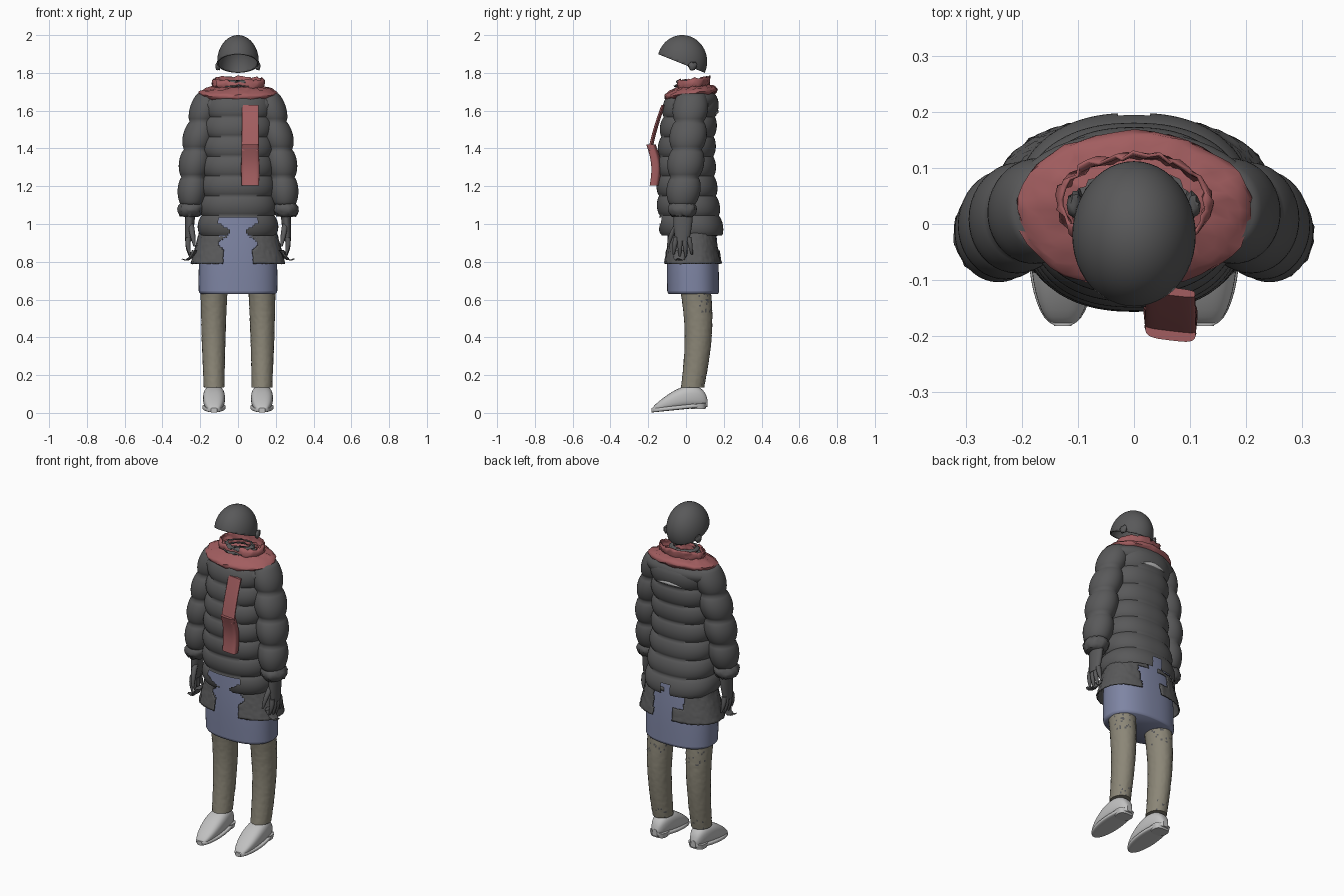
import bpy, bmesh, random
from math import sin, cos, pi, copysign
from mathutils import Vector

random.seed(4)
if "Cube" in bpy.data.objects:
    bpy.data.objects.remove(bpy.data.objects["Cube"])


def material(name, red, green, blue):
    colour = (red, green, blue, 1)
    mat = bpy.data.materials.new(name)
    mat.use_nodes = True
    mat.diffuse_color = colour
    mat.node_tree.nodes["Principled BSDF"].inputs["Base Color"].default_value = colour
    return mat


CHARCOAL = material("charcoal", 0.1, 0.1, 0.102)
RED = material("dusty_red", 0.36, 0.11, 0.115)
BLUE = material("slate_blue", 0.21, 0.235, 0.37)
KHAKI = material("khaki", 0.26, 0.24, 0.185)
GREY = material("light_grey", 0.53, 0.53, 0.53)


def lerp(a, b, t):
    return a + (b - a) * t


def finish(name, bm, mats, thickness=0):
    bmesh.ops.recalc_face_normals(bm, faces=bm.faces)
    mesh = bpy.data.meshes.new(name)
    bm.to_mesh(mesh)
    bm.free()
    for mat in mats:
        mesh.materials.append(mat)
    ob = bpy.data.objects.new(name, mesh)
    bpy.context.collection.objects.link(ob)
    bpy.ops.object.select_all(action="DESELECT")
    ob.select_set(True)
    bpy.context.view_layer.objects.active = ob
    bpy.ops.object.shade_smooth_by_angle(angle=1.1)
    if thickness:
        solid = ob.modifiers.new("thickness", "SOLIDIFY")
        solid.thickness = thickness


def tube(name, mat, section, steps=8, sides=32, power=2, closed=True,
         jitter=0, warp=None, hole=None, patch=None, thickness=0):
    """Skin the rings given by section(t): a centre and two radius vectors."""
    bm = bmesh.new()
    loops = []
    for step in range(steps + 1):
        centre, across, along = map(Vector, section(step / steps))
        loop = []
        for side in range(sides):
            angle = 2 * pi * side / sides
            p, q = [copysign(abs(f) ** (2 / power), f) for f in (cos(angle), sin(angle))]
            co = centre + across * p + along * q
            co += Vector([random.uniform(-jitter, jitter) for axis in "xyz"])
            loop.append(bm.verts.new(warp(co) if warp else co))
        loops.append(loop)
    for lower, upper in zip(loops, loops[1:]):
        for i in range(sides):
            bm.faces.new((lower[i - 1], lower[i], upper[i], upper[i - 1]))
    if closed:
        bm.faces.new(loops[0])
        bm.faces.new(loops[-1])
    if hole:
        gone = [f for f in bm.faces if hole(f.calc_center_median())]
        bmesh.ops.delete(bm, geom=gone, context="FACES")
    if patch:
        for face in bm.faces:
            face.material_index = int(patch(face.calc_center_median()))
    finish(name, bm, [mat, CHARCOAL] if patch else [mat], thickness)


def limb(name, mat, start, end, first, last, depth=1.0, bulge=0, bow=(0, 0, 0),
         puffs=0, puff=0, **options):
    """Upright part between two points, with optional swelling, bow and padding."""
    def section(t):
        arch = sin(pi * t)
        radius = lerp(first, last, t) + bulge * arch + puff * abs(sin(puffs * pi * t)) ** 0.7
        centre = Vector(start).lerp(Vector(end), t) + Vector(bow) * arch
        return centre, (radius, 0, 0), (0, radius * depth, 0)
    tube(name, mat, section, **options)


def torn_gap(p):
    """Ragged openings in the coat over the skirt, front and back."""
    middle = 0
    if p.y < 0:
        width = 0.075 + 0.033 * cos((p.z - 1.02) * 50) if p.z > 0.87 else 0.08
        if p.z > 1.03:
            width = 0
    elif p.z > 0.86:
        width = 0 if p.z > 1 else 0.03 if p.z > 0.94 else 0.1
    else:
        width, middle = 0.065, 0.03
    return abs(p.x - middle) < width


def worn_spot(p):
    """Scattered dark spots behind the knee and around the ankle."""
    near = 0.53 < p.z < 0.63 or 0.14 < p.z < 0.2
    return near and p.y > 0.07 and random.random() < 0.13


def dip(p):
    """Lower the front of a collar and raise its back."""
    return p + Vector((0, 0, 0.13 * (p.y - 0.05)))


# Padded coat
limb("coat_body", CHARCOAL, (0, 0.03, 0.94), (0, 0.03, 1.67), 0.2, 0.165, depth=0.81,
     bulge=-0.006, bow=(0, -0.028, 0), puffs=7, puff=0.017, steps=70, sides=120, power=2.3,
     hole=torn_gap)
limb("coat_hem", CHARCOAL, (0, 0.035, 0.96), (0, 0.035, 0.79), 0.205, 0.25, depth=0.62,
     steps=16, sides=120, power=2.4, closed=False, jitter=0.002, hole=torn_gap, thickness=0.006)
limb("hood_roll", CHARCOAL, (0, 0.03, 1.59), (0, 0.03, 1.7), 0.185, 0.17, depth=0.6,
     bulge=0.05, sides=48, closed=False, warp=dip)


# Small pale slit below the hood at the back
def slit(t):
    x = lerp(-0.08, 0.08, t)
    height = 0.01 * sin(pi * t) + 0.001
    return (x, 0.168 - 1.8 * x * x, 1.595 - 2 * x * x), (0, 0.004, 0), (0, 0, height)


tube("back_slit", GREY, slit, sides=8)

# Skirt
limb("skirt", BLUE, (0, 0.03, 1.06), (0, 0.038, 0.645), 0.18, 0.208, depth=0.66,
     bulge=0.01, sides=64, power=2.4, closed=False)
limb("skirt_edge", BLUE, (0, 0.038, 0.645), (0, 0.038, 0.63), 0.208, 0.198, depth=0.66,
     bulge=0.002, steps=4, sides=64, power=2.4)

# Scarf: wide lower fold, narrow upper fold and hanging end
limb("scarf_fold", RED, (0, 0.025, 1.67), (0, 0.025, 1.735), 0.18, 0.11, depth=0.67,
     bulge=0.06, sides=40, closed=False, jitter=0.005, warp=dip)
limb("scarf_neck", RED, (0, 0.035, 1.71), (0, 0.04, 1.77), 0.115, 0.128, depth=0.62,
     bulge=0.01, steps=4, sides=40, closed=False, jitter=0.007, warp=dip, thickness=0.006)


def twist(p):
    return p - Vector((0, 0.12 * (p.x - 0.065), 0))


limb("scarf_strip", RED, (0.065, -0.12, 1.63), (0.065, -0.19, 1.39), 0.044, 0.046,
     depth=0.16, bow=(0, -0.005, 0), power=4, warp=twist)
limb("scarf_pad", RED, (0.065, -0.185, 1.42), (0.065, -0.166, 1.205), 0.045, 0.047,
     depth=0.5, bulge=0.002, bow=(0, 0.018, 0), power=4, warp=twist)

# Torn lining rings inside the neck
for i in range(3):
    z = 1.7 + 0.025 * i
    limb(f"neck_lining_{i + 1}", CHARCOAL, (0, 0.015, z), (0, 0.015, z + 0.012),
         0.1 - 0.008 * i, 0.08 - 0.008 * i, depth=0.8, bulge=0.012, steps=4,
         closed=False, jitter=0.004)

# Cap: hollow dome cut on a slant
bm = bmesh.new()
bmesh.ops.create_uvsphere(bm, u_segments=48, v_segments=32, radius=1)
bmesh.ops.scale(bm, vec=(0.11, 0.132, 0.14), verts=bm.verts)
bmesh.ops.translate(bm, vec=(0, -0.02, 1.86), verts=bm.verts)
bmesh.ops.bisect_plane(bm, geom=bm.verts[:] + bm.edges[:] + bm.faces[:],
                       plane_co=(0, -0.15, 1.9), plane_no=(0, 0.1, 0.25), clear_inner=True)
finish("cap", bm, [CHARCOAL], thickness=0.008)


# Shoe upper and sole share one outline from heel to toe
def shoe_outline(t):
    t = (1 - cos(pi * t)) / 2
    rounding = max(sin(pi * t), 0.02) ** 0.35
    return lerp(0.115, -0.182, t), lerp(0.036, 0.006, t), lerp(0.175, 0.06, t ** 1.4), rounding


for side, word in ((1, "left"), (-1, "right")):
    def at(x, y, z):
        return side * x, y, z

    def upper(t):
        y, low, high, rounding = shoe_outline(t)
        half = (high - low) / 2 * rounding
        return at(0.127, y, low + half), (0.058 * rounding, 0, 0), (0, 0, half)

    def sole(t):
        y, low, high, rounding = shoe_outline(t)
        return at(0.127, y, low + 0.008), (0.062 * rounding, 0, 0), (0, 0, 0.012)

    tube(word + "_shoe", GREY, upper, steps=20, power=2.6)
    tube(word + "_sole", GREY, sole, steps=20, power=4)
    limb(word + "_heel", GREY, at(0.127, 0.065, 0.02), at(0.127, 0.065, 0.05), 0.045, 0.052,
         depth=0.85, steps=1, power=3)

    # Trouser leg
    limb(word + "_leg", KHAKI, at(0.125, 0.035, 0.76), at(0.127, 0.035, 0.135), 0.075, 0.054,
         depth=1.13, bow=at(0.003, 0.03, 0), steps=60, sides=48, jitter=0.001, patch=worn_spot)

    # Padded sleeve with a ruffled cuff
    limb(word + "_sleeve", CHARCOAL, at(0.155, 0.03, 1.69), at(0.246, -0.02, 1.1), 0.06, 0.056,
         depth=1.15, bulge=0.01, bow=at(0.018, 0, 0), puffs=4, puff=0.018, steps=40, sides=40)
    limb(word + "_cuff", CHARCOAL, at(0.246, -0.02, 1.12), at(0.256, -0.02, 1.04), 0.05, 0.05,
         depth=1.1, bulge=0.02, steps=6, jitter=0.004)

    # Gloved hand
    limb(word + "_palm", CHARCOAL, at(0.252, -0.015, 1.06), at(0.262, -0.02, 0.91), 0.026, 0.018,
         depth=2, bulge=0.002, sides=20)
    for i in range(4):
        y = 0.023 * i - 0.054
        limb(f"{word}_finger_{i + 1}", CHARCOAL, at(0.262, y, 0.93),
             at(0.254, 1.4 * y + 0.01, 0.82 + 0.012 * abs(i - 1.5)), 0.014, 0.005,
             bulge=0.003, bow=at(0.006, 0, 0), sides=10)
    limb(word + "_thumb", CHARCOAL, at(0.25, -0.045, 1), at(0.23, -0.095, 0.88), 0.016, 0.006,
         bulge=0.003, bow=at(0, -0.008, 0), sides=10)

    # Ragged corner of the coat hem and torn ear flap of the cap
    limb(word + "_hem_corner", CHARCOAL, at(0.23, -0.03, 0.86), at(0.295, -0.04, 0.815),
         0.014, 0.004, depth=3, bow=at(0, 0, -0.025), sides=12, jitter=0.003)
    limb(word + "_ear_flap", CHARCOAL, at(0.105, 0.035, 1.815), at(0.106, 0.034, 1.855),
         0.007, 0.009, depth=1.8, bulge=0.005, steps=3, sides=10, jitter=0.004)
